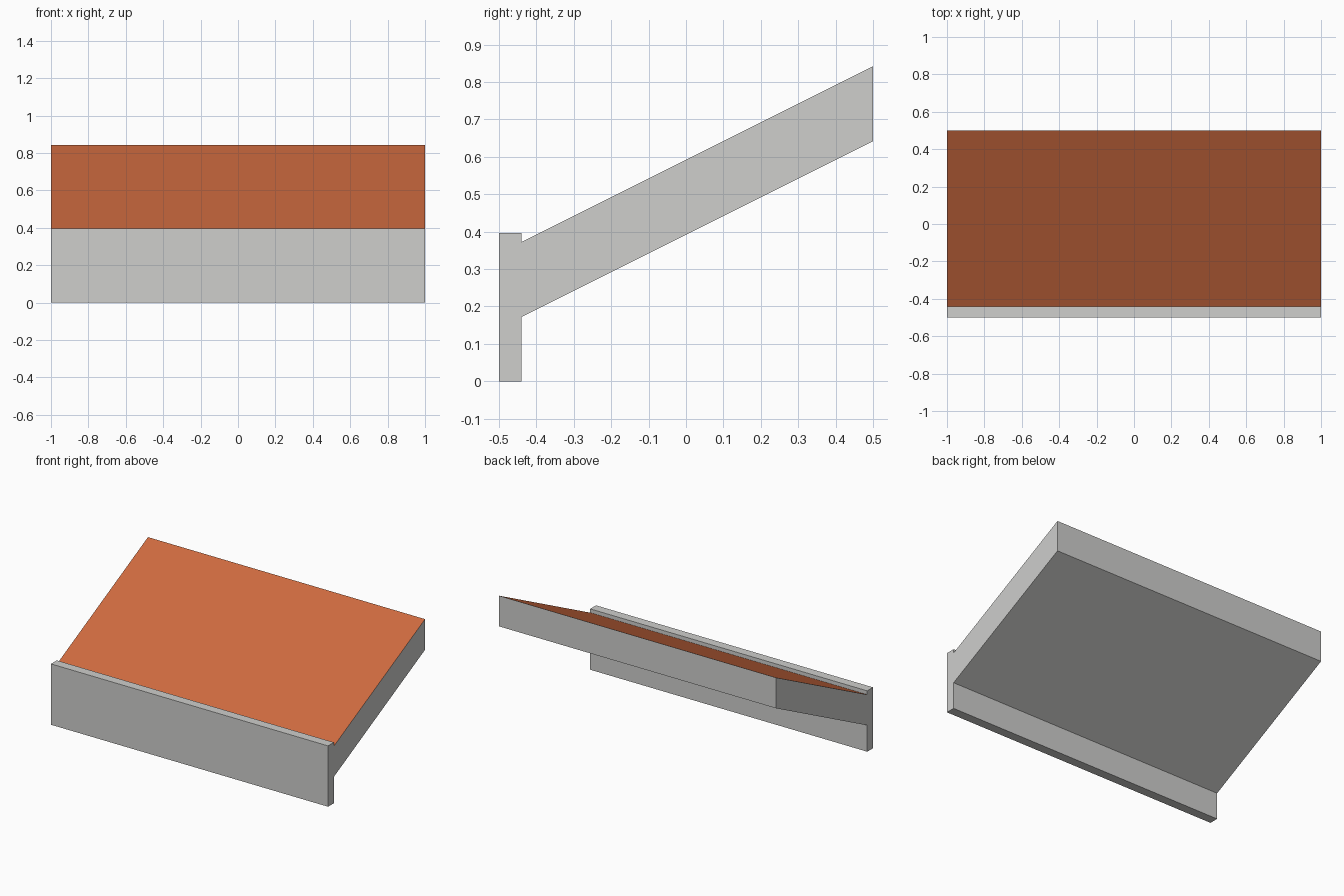
import bpy, bmesh

if "Cube" in bpy.data.objects:
    bpy.data.objects.remove(bpy.data.objects["Cube"])


def make_material(name, rgb):
    m = bpy.data.materials.new(name)
    m.diffuse_color = (*rgb, 1.0)
    m.use_nodes = True
    m.node_tree.nodes["Principled BSDF"].inputs["Base Color"].default_value = m.diffuse_color
    return m


concrete = make_material("light_grey", (0.62, 0.62, 0.605))
tile = make_material("terracotta", (0.62, 0.145, 0.05))


def extrude_profile(name, profile, half_width, materials):
    """Sweep a (y, z) profile along x."""
    bm = bmesh.new()
    face = bm.faces.new([bm.verts.new((-half_width, y, z)) for y, z in profile])
    res = bmesh.ops.extrude_face_region(bm, geom=[face])
    verts = [g for g in res["geom"] if isinstance(g, bmesh.types.BMVert)]
    bmesh.ops.translate(bm, verts=verts, vec=(2 * half_width, 0, 0))
    bmesh.ops.recalc_face_normals(bm, faces=bm.faces)
    # The upward face takes the last material
    for f in bm.faces:
        f.material_index = len(materials) - 1 if f.normal.z > 0.5 else 0
    mesh = bpy.data.meshes.new(name)
    bm.to_mesh(mesh)
    bm.free()
    for m in materials:
        mesh.materials.append(m)
    obj = bpy.data.objects.new(name, mesh)
    bpy.context.collection.objects.link(obj)
    return obj


FRONT, JOINT, BACK = -0.5, -0.44, 0.5
THICK = 0.20

# Upright board along the eave
extrude_profile("fascia_board",
                [(FRONT, 0), (JOINT, 0), (JOINT, 0.397), (FRONT, 0.397)],
                1.0, [concrete])

# Sloping slab with a tiled upper surface
low, high = 0.172, 0.642
extrude_profile("roof_slab",
                [(JOINT, low), (BACK, high), (BACK, high + THICK), (JOINT, low + THICK)],
                1.0, [concrete, tile])
